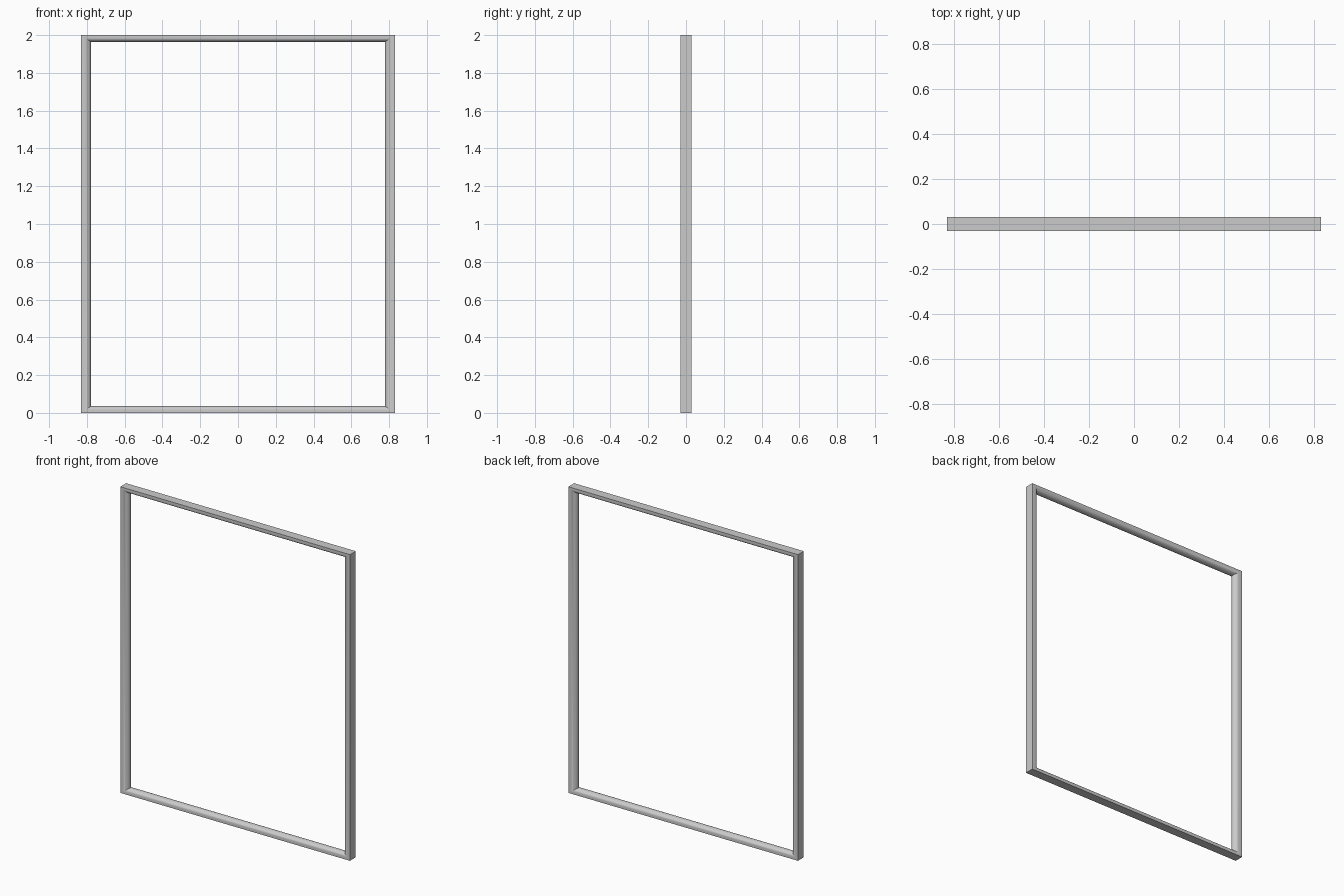
import bpy, bmesh, math

if "Cube" in bpy.data.objects:
    bpy.data.objects.remove(bpy.data.objects["Cube"])

HALF_W, HEIGHT, HALF_D = 0.83, 2.0, 0.03
SIDE, RAIL = 0.052, 0.036      # moulding width on the posts and on the rails
FLAT, STEPS = 0.3, 16          # flat share of the moulding, segments in the rounded part

# D-shaped moulding profile: (inward fraction, depth)
profile = [(0.0, -HALF_D)]
for i in range(STEPS + 1):
    a = -math.pi / 2 + math.pi * i / STEPS
    profile.append((FLAT + (1 - FLAT) * math.cos(a), HALF_D * math.sin(a)))
profile.append((0.0, HALF_D))

# Sweep the profile round the four mitred corners
bm = bmesh.new()
rings = []
for sx, sz in ((-1, -1), (1, -1), (1, 1), (-1, 1)):
    rings.append([bm.verts.new((sx * (HALF_W - SIDE * t), y,
                                HEIGHT / 2 + sz * (HEIGHT / 2 - RAIL * t)))
                  for t, y in profile])
n = len(profile)
for c in range(4):
    a, b = rings[c], rings[(c + 1) % 4]
    for i in range(n):
        j = (i + 1) % n
        bm.faces.new((a[i], b[i], b[j], a[j]))
bmesh.ops.recalc_face_normals(bm, faces=bm.faces)

mesh = bpy.data.meshes.new("frame")
bm.to_mesh(mesh)
bm.free()
frame = bpy.data.objects.new("frame", mesh)
bpy.context.collection.objects.link(frame)

# Smooth rounding, crisp outer edges and mitres
bpy.context.view_layer.objects.active = frame
frame.select_set(True)
bpy.ops.object.shade_smooth_by_angle(angle=math.radians(35))
